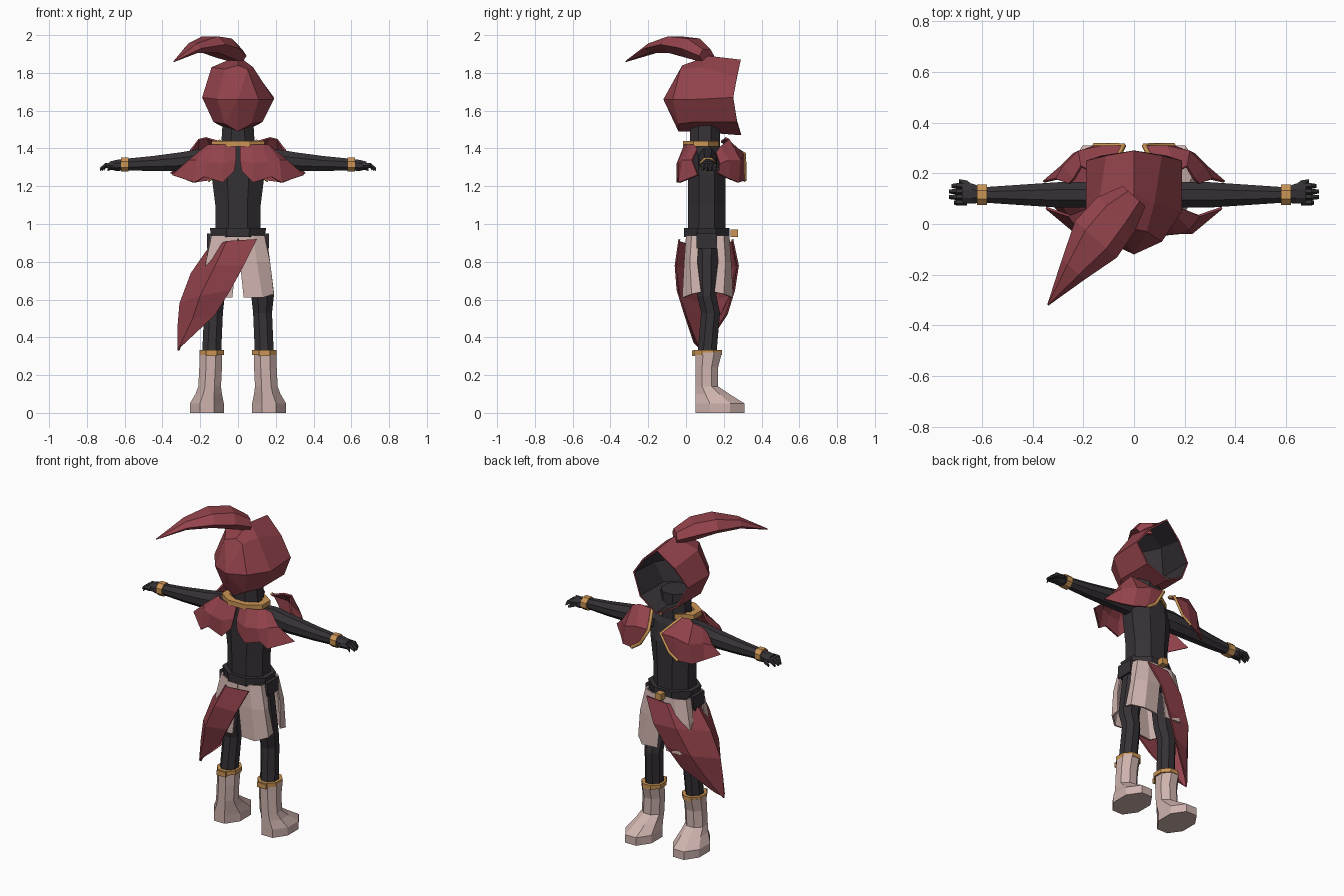
import bpy
import bmesh
from math import cos, sin, pi
from mathutils import Vector

UNIT = 0.01  # all coordinates below are in hundredths of a unit

if "Cube" in bpy.data.objects:
    bpy.data.objects.remove(bpy.data.objects["Cube"])


def make_material(name, red, green, blue):
    material = bpy.data.materials.new(name)
    material.use_nodes = True
    colour = (red, green, blue, 1)
    material.diffuse_color = colour
    material.node_tree.nodes["Principled BSDF"].inputs["Base Color"].default_value = colour
    return material


crimson = make_material("crimson cloth", .29, .055, .07)
charcoal = make_material("charcoal suit", .036, .031, .036)
pale = make_material("pale leather", .62, .45, .42)
gold = make_material("gold trim", .6, .3, .09)


def loft(name, rows, materials, closed=False, caps=False, ring=False, thickness=0, side=1):
    """Bridge rows of points into faces; side=-1 mirrors the part across x."""
    bm = bmesh.new()
    grid = [[bm.verts.new(Vector((x * side, y, z)) * UNIT) for x, y, z in row] for row in rows]
    count = len(grid[0])
    pairs = list(zip(grid, grid[1:]))
    if ring:
        pairs.append((grid[-1], grid[0]))
    for lower, upper in pairs:
        for i in range(count if closed else count - 1):
            j = (i + 1) % count
            bm.faces.new((lower[i], lower[j], upper[j], upper[i]))
    if caps:
        bm.faces.new(grid[0])
        bm.faces.new(grid[-1])
    bmesh.ops.remove_doubles(bm, verts=bm.verts, dist=0.0001)
    bmesh.ops.recalc_face_normals(bm, faces=bm.faces)
    mesh = bpy.data.meshes.new(name)
    bm.to_mesh(mesh)
    bm.free()
    for material in materials:
        mesh.materials.append(material)
    part = bpy.data.objects.new(name, mesh)
    bpy.context.collection.objects.link(part)
    if thickness:
        shell = part.modifiers.new("thickness", 'SOLIDIFY')
        shell.thickness = thickness * UNIT
        shell.material_offset = len(materials) - 1
        shell.material_offset_rim = 0
    return part


def oval(centre, width, depth, sides=8, axis='z'):
    """Flat-sided oval section whose flats lie at the given half sizes."""
    x, y, z = centre
    points = []
    for i in range(sides):
        angle = 2 * pi * (i + .5) / sides
        a = width * cos(angle) / cos(pi / sides)
        b = depth * sin(angle) / cos(pi / sides)
        points.append((x + a, y + b, z) if axis == 'z' else (x, y + a, z + b))
    return points


def tube(name, sections, material, sides=8, axis='z', side=1):
    rows = [oval(s[:3], s[3], s[4], sides, axis) for s in sections]
    return loft(name, rows, [material], closed=True, caps=True, side=side)


def band(name, centre, width, depth, height, wall, material, axis='z', side=1):
    """Hollow ring with a rectangular cross-section."""
    direction = Vector((0, 0, 1)) if axis == 'z' else Vector((1, 0, 0))
    low = Vector(centre) - direction * height / 2
    high = Vector(centre) + direction * height / 2
    rows = [oval(c, width - w, depth - w, axis=axis)
            for c, w in ((low, 0), (high, 0), (high, wall), (low, wall))]
    return loft(name, rows, [material], closed=True, ring=True, side=side)


def box(name, centre, size, material, side=1):
    x, y, z = centre
    w, d, h = (s / 2 for s in size)
    return tube(name, [(x, y, z - h, w, d), (x, y, z + h, w, d)], material, sides=4, side=side)


def cord(name, points, radius, material, side=1):
    curve = bpy.data.curves.new(name, 'CURVE')
    curve.dimensions = '3D'
    curve.bevel_depth = radius * UNIT
    curve.bevel_resolution = 0
    curve.use_fill_caps = True
    spline = curve.splines.new('POLY')
    spline.points.add(len(points) - 1)
    for point, (x, y, z) in zip(spline.points, points):
        point.co = (x * side * UNIT, y * UNIT, z * UNIT, 1)
    curve.materials.append(material)
    bpy.context.collection.objects.link(bpy.data.objects.new(name, curve))


# Torso, neck, collar and belt
tube("torso", [(0, 11, 94, 12, 10), (0, 11, 110, 12, 10), (0, 11, 126, 14, 10),
               (0, 10, 137, 14, 9), (0, 9, 142, 10, 8)], charcoal)
tube("neck", [(0, 10, 140, 9, 8), (0, 10, 156, 8, 8)], charcoal)
band("collar", (0, 8, 142.5), 14, 9.5, 3, 4, gold)
tube("hips", [(0, 11, 82, 9, 7), (0, 11, 95, 14, 10)], charcoal)
tube("belt", [(0, 11, 93, 14, 12), (0, 11, 98, 15, 12)], charcoal)
box("buckle", (0, 25.5, 95), (4, 4, 4), gold)

# Hood: open front ring, middle ring, back ring and a rear point
hood_rows = [
    [(0, 29, 187), (11, 27, 178), (19, 25, 167), (13, 27, 154),
     (0, 29, 147), (-13, 27, 154), (-19, 25, 167), (-11, 27, 178)],
    [(0, 12, 189), (8, 8, 183), (19, 5, 166), (13, 4, 154),
     (0, 3, 149), (-13, 4, 154), (-19, 4, 167), (-14, 8, 183)],
    [(0, -2, 184), (5, -3, 182), (11, -7, 166), (7, -4, 153),
     (0, -4, 149), (-7, -4, 153), (-11, -7, 166), (-7, -3, 182)],
    [(0, -12, 166)] * 8,
]


def hood():
    rows = hood_rows[:3]
    part = loft("hood", rows, [crimson, charcoal], closed=True, thickness=1)
    bm = bmesh.new()
    bm.from_mesh(part.data)
    tip = bm.verts.new(Vector(hood_rows[3][0]) * UNIT)
    rim = [e for e in bm.edges if e.is_boundary and all(v.co.y < 0 for v in e.verts)]
    for edge in rim:
        bm.faces.new((*edge.verts, tip))
    bmesh.ops.recalc_face_normals(bm, faces=bm.faces)
    bm.to_mesh(part.data)
    bm.free()


hood()

# Plume: flattened oval sections swept back and to one side
across = Vector((.75, -.66, 0))
plume_rows = []
for x, y, z, width, height in [(0, 11, 189, 6, 4), (-7, 4, 193, 10, 6), (-15, -6, 195, 11, 5),
                               (-24, -18, 193, 6, 3), (-34, -32, 186, .3, .3)]:
    section = []
    for i in range(6):
        angle = pi * i / 3
        section.append(Vector((x, y, z)) + across * width * cos(angle)
                       + Vector((0, 0, height * sin(angle))))
    plume_rows.append(section)
loft("plume", plume_rows, [crimson], closed=True, caps=True)

# Hip drape wrapping one side, tapering to a low tip
loft("hip_drape", [
    [(10, 25, 92), (-4, 25, 91), (-16, 11, 87), (-6, -4, 91), (10, -4, 92)],
    [(3, 28, 78), (-12, 27, 78), (-25, 11, 74), (-12, -6, 78), (3, -6, 78)],
    [(-4, 26, 65), (-20, 24, 62), (-31, 10, 58), (-20, -4, 62), (-4, -5, 65)],
    [(-12, 22, 52), (-24, 18, 50), (-32, 9, 46), (-24, 0, 50), (-12, -1, 52)],
    [(-28, 12, 37), (-31, 10, 35), (-32, 8, 33), (-31, 6, 35), (-28, 4, 37)],
], [crimson], thickness=1)

# Shoulder petals, each column runs from top edge to ragged hem
rear_petal = [
    [(1, 0, 141), (1, -3, 134), (2, -4, 128)],
    [(7, -1, 142), (8, -5, 132), (8, -5, 122)],
    [(13, 1, 142), (16, -4, 133), (18, -4, 125)],
    [(16, 4, 142), (22, -2, 134), (23, -4, 122)],
    [(19, 6, 140), (26, 3, 134), (35, 6, 126)],
]
fore_petal = [
    [(10, 19, 144), (4, 31, 137), (10, 31, 127)],
    [(17, 21, 146), (13, 31, 137), (16, 31, 123)],
    [(21, 23, 145), (22, 29, 134), (24, 28, 122)],
    [(24, 18, 141), (28, 23, 134), (29, 23, 124)],
    [(26, 16, 138), (31, 18, 132), (36, 17, 127)],
]
skirt_panel = [
    [(0, 0, 94), (8, 0, 94), (14, 3, 94), (15, 7, 94)],
    [(1, -1, 80), (10, -1, 80), (17, 2, 80), (17, 6, 80)],
    [(3, -1, 61), (13, -2, 61), (19, 3, 63), (19, 8, 64)],
]

for label, side in (("left", 1), ("right", -1)):
    loft(label + "_rear_petal", rear_petal, [crimson], thickness=1, side=side)
    loft(label + "_fore_petal", fore_petal, [crimson], thickness=1, side=side)
    cord(label + "_petal_trim", fore_petal[0] + [fore_petal[1][2]], 1, gold, side)

    # Skirt panels, the second is the first turned front to back
    loft(label + "_rear_skirt", skirt_panel, [pale], thickness=1, side=side)
    turned = [[(x, 23 - y, z) for x, y, z in row] for row in skirt_panel]
    loft(label + "_fore_skirt", turned, [pale], thickness=1, side=side)
    box(label + "_pouch", (14.5, 11, 91), (4, 11, 8), charcoal, side)

    # Leg and boot
    tube(label + "_leg", [(9, 11, 92, 6, 6), (13, 11, 62, 6, 5), (13, 13, 53, 5, 5),
                          (14, 11, 30, 5, 5)], charcoal, side=side)
    tube(label + "_boot", [(16.5, 18, 0, 9, 13), (16.5, 18, 5, 9, 13), (15.5, 14, 10, 7, 9),
                           (15, 11, 14, 6, 6), (14.5, 11, 24, 6, 6), (14.5, 12, 32, 6, 7)],
         pale, side=side)
    band(label + "_boot_rim", (14, 11.5, 32), 6.5, 7.5, 2.5, 2, gold, side=side)
    box(label + "_boot_clasp", (14, 4, 31.5), (6, 1.5, 3), gold, side)

    # Arm, bracelet and hand
    tube(label + "_arm", [(8, 11, 134, 5, 6), (18, 11.5, 134, 5, 6), (30, 11.5, 133, 5, 5),
                          (45, 11.5, 132, 4, 4), (60, 11.5, 131.5, 3, 3), (64, 12, 131, 4, 3),
                          (68, 12, 131, 4, 2)], charcoal, axis='x', side=side)
    band(label + "_bracelet", (60, 11.5, 131.5), 4, 3.8, 4, 1, gold, 'x', side)
    for number, reach in enumerate((71, 73, 73, 72)):
        y = 8.5 + 2.2 * number
        tube(f"{label}_finger_{number}", [(66, y, 131, 1, 1.2), (70, y, 131, 1, 1.2),
                                          (reach, y, 129, .7, .8)], charcoal, 5, 'x', side)
    tube(label + "_thumb", [(63, 14, 131, 1, 1), (66, 16, 130.5, 1.2, 1.2),
                            (69, 17, 129, .7, .8)], charcoal, 5, 'x', side)
